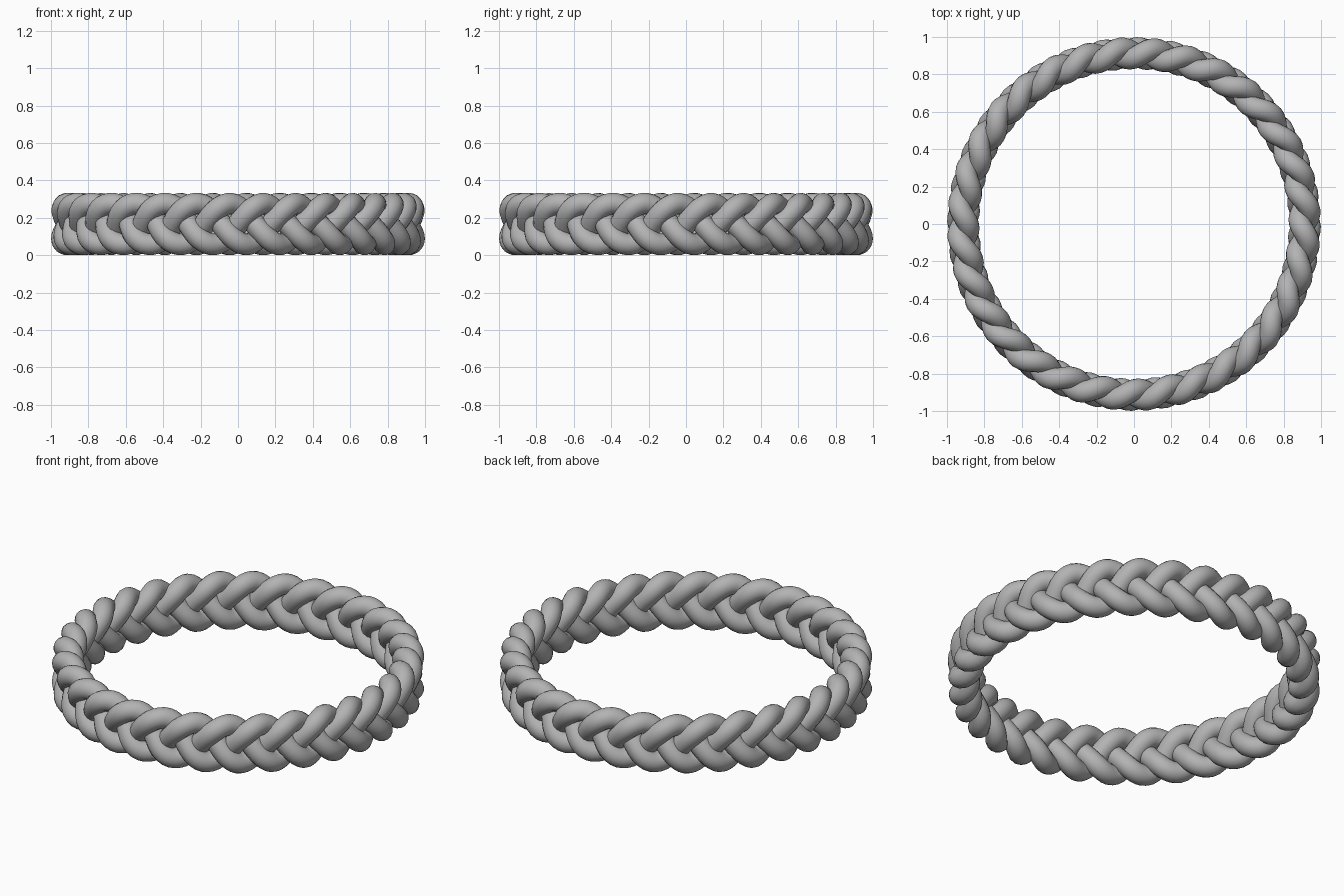
import bpy
from math import sin, cos, pi

if "Cube" in bpy.data.objects:
    bpy.data.objects.remove(bpy.data.objects["Cube"])

# Braided ring: one closed strand that runs three times round the circle
LOBES, TURNS = 32, 3
TUBE = 0.058          # strand radius
RISE = 0.109          # up/down swing
SWAY = 0.029          # in/out swing
RING = 1.0 - SWAY - TUBE
MID = RISE + TUBE     # height of the ring's centre line
STEPS = LOBES * 30

# strand path
curve = bpy.data.curves.new("braid_path", "CURVE")
curve.dimensions = "3D"
curve.bevel_depth = TUBE
curve.bevel_resolution = 6
spline = curve.splines.new("POLY")
spline.points.add(STEPS - 1)
for i, p in enumerate(spline.points):
    u = 2 * pi * i / STEPS
    a, t = TURNS * u, LOBES * u
    r = RING + SWAY * sin(2 * t)
    p.co = (r * cos(a), r * sin(a), MID + RISE * sin(t), 1)
spline.use_cyclic_u = True
spline.use_smooth = True

# solid strand
ring = bpy.data.objects.new("braided_ring", curve)
bpy.context.collection.objects.link(ring)
bpy.context.view_layer.objects.active = ring
ring.select_set(True)
bpy.ops.object.convert(target="MESH")
ring = bpy.context.view_layer.objects.active
ring.name = "braided_ring"
bpy.ops.object.shade_smooth()

# colour
grey = bpy.data.materials.new("plain grey")
grey.diffuse_color = (0.45, 0.45, 0.45, 1)
grey.use_nodes = True
grey.node_tree.nodes["Principled BSDF"].inputs["Base Color"].default_value = grey.diffuse_color
ring.data.materials.clear()
ring.data.materials.append(grey)
